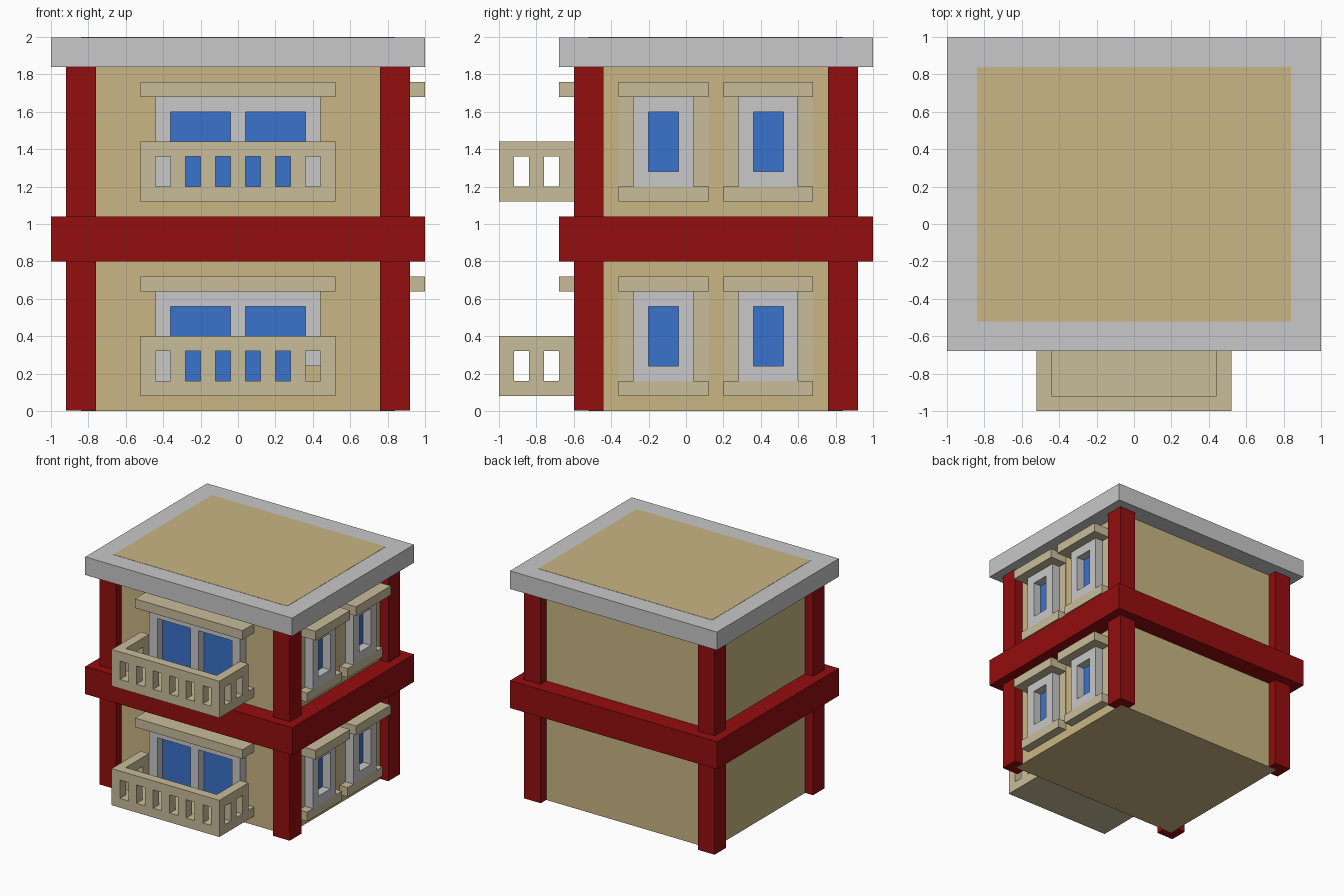
import bpy, bmesh

if "Cube" in bpy.data.objects:
    bpy.data.objects.remove(bpy.data.objects["Cube"])


def material(name, rgb):
    m = bpy.data.materials.new(name)
    lin = [((c / 255 + 0.055) / 1.055) ** 2.4 if c > 10 else c / 255 / 12.92 for c in rgb]
    m.diffuse_color = (*lin, 1)
    m.use_nodes = True
    m.node_tree.nodes["Principled BSDF"].inputs["Base Color"].default_value = m.diffuse_color
    return m


WALL = material("wall_sand", (202, 182, 131))
TRIM = material("trim_beige", (201, 188, 154))
GREY = material("light_grey", (200, 200, 200))
RED = material("dark_red", (148, 13, 15))
BLUE = material("window_blue", (58, 114, 204))


def boxes(name, mat, *spans):
    """One object made of boxes, each given as (x0, x1, y0, y1, z0, z1)."""
    bm = bmesh.new()
    for x0, x1, y0, y1, z0, z1 in spans:
        for v in bmesh.ops.create_cube(bm, size=1)["verts"]:
            v.co = ((x0 + x1) / 2 + v.co.x * (x1 - x0),
                    (y0 + y1) / 2 + v.co.y * (y1 - y0),
                    (z0 + z1) / 2 + v.co.z * (z1 - z0))
    me = bpy.data.meshes.new(name)
    bm.to_mesh(me)
    bm.free()
    me.materials.append(mat)
    ob = bpy.data.objects.new(name, me)
    bpy.context.collection.objects.link(ob)
    return ob


FRONT, SIDE = -0.52, 0.84   # wall planes
E = 0.005                   # plate thickness

# Main block: its top shows as the sand panel in the roof
boxes("house_body", WALL, (-SIDE, SIDE, FRONT, 0.84, 0, 2))
boxes("roof_slab", GREY, (-1, 1, -0.68, 1, 1.84, 1.998))
boxes("floor_band", RED, (-1, 1, -0.68, 1, 0.80, 1.04))
boxes("corner_posts", RED, *[(x, x + 0.16, y, y + 0.16, 0.002, 1.84)
                             for x in (-0.92, 0.76) for y in (-0.60, 0.76)])


def balcony(tag, z):
    a, b, c, d = z + 0.08, z + 0.16, z + 0.32, z + 0.40
    parts = [(-0.52, 0.52, -1, -0.60, a, b)]                      # floor
    parts += [(s, s + 0.08, -0.60, FRONT, a, b) for s in (-0.52, 0.44)]
    # top rails
    parts += [(-0.52, 0.52, -1, -0.92, c, d)]
    parts += [(s, s + 0.08, -0.92, -0.60, c, d) for s in (-0.52, 0.44)]
    # balusters along the front and both sides
    parts += [(x, x + 0.08, -1, -0.92, b, c) for x in [-0.52 + 0.16 * i for i in range(7)]]
    parts += [(s, s + 0.08, y, y + w, b, c)
              for s in (-0.52, 0.44) for y, w in ((-0.84, 0.08), (-0.68, 0.08))]
    boxes(tag + "_balcony", TRIM, *parts)


def balcony_door(tag, z):
    b, t = z + 0.16, z + 0.56
    right_foot = b if z else b + 0.08      # lower right stile stops short
    boxes(tag + "_door_frame", GREY,
          (-0.44, 0.44, -0.60, FRONT, z + 0.08, b),
          (-0.44, 0.44, -0.60, FRONT, t, z + 0.64),
          (-0.44, -0.36, -0.60, FRONT, b, t),
          (-0.04, 0.04, -0.60, FRONT, b, t),
          (0.36, 0.44, -0.60, FRONT, right_foot, t))
    boxes(tag + "_door_glass", BLUE,
          *[(x, x + 0.32, FRONT - E, FRONT, b, t) for x in (-0.36, 0.04)])
    boxes(tag + "_door_canopy", TRIM, (-0.52, 0.52, -0.68, FRONT, z + 0.64, z + 0.72))


def side_window(tag, y, z):
    """Window on the +x wall centred on y."""
    b, t = z + 0.16, z + 0.64
    boxes(tag + "_frame", GREY,
          (SIDE, 0.92, y - 0.16, y - 0.08, b, t),
          (SIDE, 0.92, y + 0.08, y + 0.16, b, t),
          (SIDE, 0.92, y - 0.08, y + 0.08, b, b + 0.08),
          (SIDE, 0.92, y - 0.08, y + 0.08, t - 0.08, t))
    boxes(tag + "_glass", BLUE, (SIDE, SIDE + E, y - 0.08, y + 0.08, b + 0.08, t - 0.08))
    boxes(tag + "_painted_border", TRIM,
          *[(SIDE, SIDE + 0.003, y + s, y + s + 0.08, b, t) for s in (-0.24, 0.16)])
    boxes(tag + "_sill", TRIM, (SIDE, 0.92, y - 0.24, y + 0.24, z + 0.08, b))
    boxes(tag + "_canopy", TRIM, (SIDE, 1, y - 0.24, y + 0.24, t, t + 0.08))


# Both storeys repeat the same openings
for floor, z in (("lower", 0), ("upper", 1.04)):
    balcony(floor, z)
    balcony_door(floor, z)
    for end, y in (("front", -0.12), ("back", 0.44)):
        side_window(f"{floor}_{end}_window", y, z)
